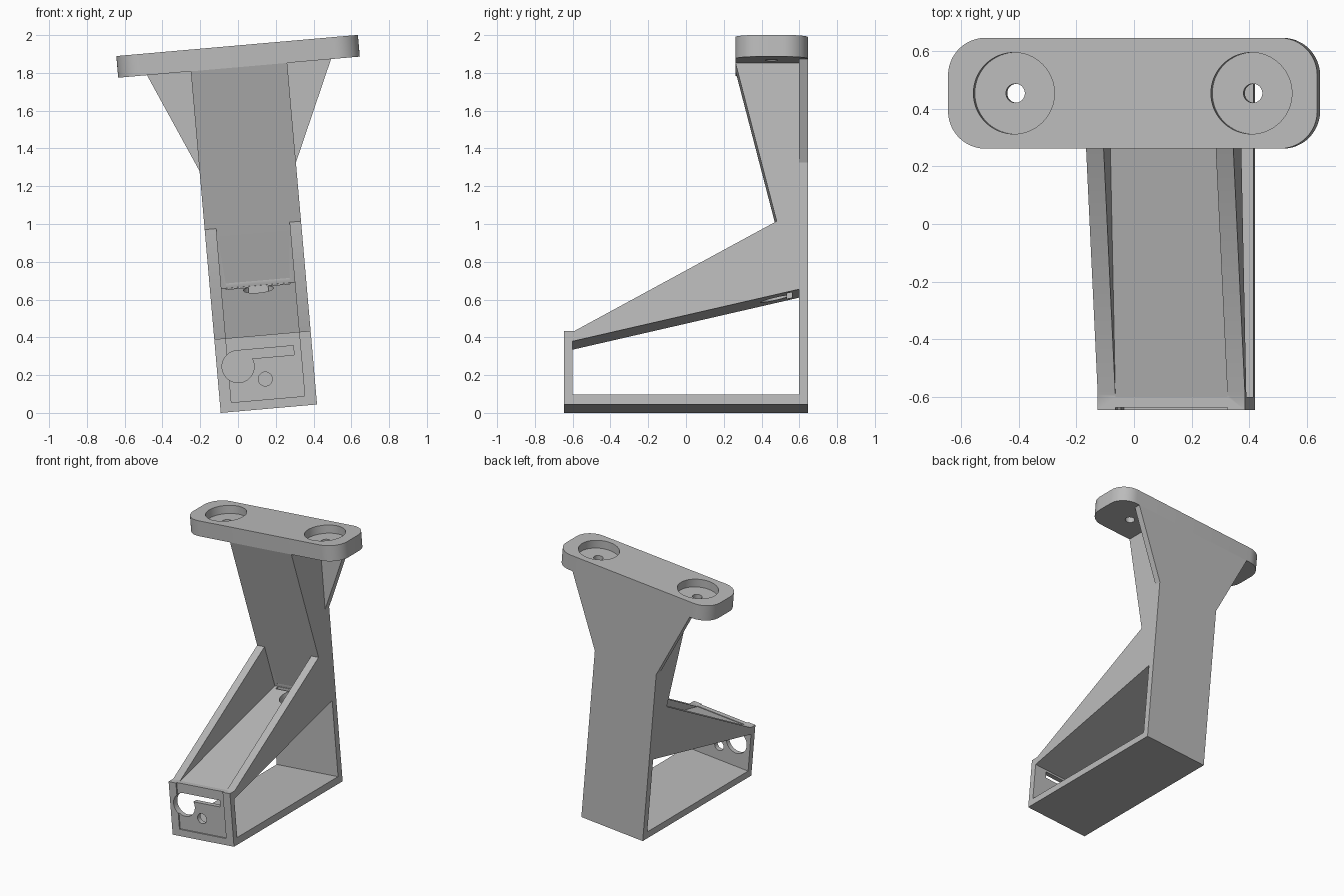
import bpy, bmesh, math
from mathutils import Vector

cube = bpy.data.objects.get("Cube")
if cube:
    bpy.data.objects.remove(cube, do_unlink=True)

TILT = math.radians(-5)
HALF = 0.256      # half width of the body
INNER = 0.195     # half width between the side walls
TOP = 1.815       # underside of the mounting plate
BACK = 0.645

gray = bpy.data.materials.new("plain_gray")
gray.use_nodes = True
gray.diffuse_color = (0.5, 0.5, 0.5, 1)
gray.node_tree.nodes["Principled BSDF"].inputs["Base Color"].default_value = (0.5, 0.5, 0.5, 1)


def prism(name, points, axis, lo, hi):
    """Extrude a flat profile along axis 0, 1 or 2 from lo to hi."""
    bm = bmesh.new()
    verts = []
    for a, b in points:
        co = [a, b]
        co.insert(axis, lo)
        verts.append(bm.verts.new(co))
    face = bm.faces.new(verts)
    ext = bmesh.ops.extrude_face_region(bm, geom=[face])
    move = Vector((0, 0, 0))
    move[axis] = hi - lo
    bmesh.ops.translate(bm, vec=move,
                        verts=[v for v in ext["geom"] if isinstance(v, bmesh.types.BMVert)])
    bmesh.ops.recalc_face_normals(bm, faces=bm.faces)
    mesh = bpy.data.meshes.new(name)
    bm.to_mesh(mesh)
    bm.free()
    mesh.materials.append(gray)
    obj = bpy.data.objects.new(name, mesh)
    bpy.context.collection.objects.link(obj)
    return obj


def rect(a0, a1, b0, b1):
    return [(a0, b0), (a1, b0), (a1, b1), (a0, b1)]


def arc(ca, cb, r, start=0, sweep=360, n=48):
    count = n if sweep == 360 else n + 1
    angles = [math.radians(start + sweep * i / n) for i in range(count)]
    return [(ca + r * math.cos(t), cb + r * math.sin(t)) for t in angles]


def cut(obj, points, axis, lo, hi):
    """Subtract a prism from obj and bake the result."""
    cutter = prism("cutter", points, axis, lo, hi)
    cutter.hide_render = True
    mod = obj.modifiers.new("cut", "BOOLEAN")
    mod.operation = "DIFFERENCE"
    mod.solver = "EXACT"
    mod.object = cutter
    deps = bpy.context.evaluated_depsgraph_get()
    mesh = bpy.data.meshes.new_from_object(obj.evaluated_get(deps))
    obj.modifiers.clear()
    obj.data = mesh
    bpy.data.objects.remove(cutter, do_unlink=True)


# Body: upright post with a sloping front, side walls and base in one profile
body = prism("bracket_body",
             [(-BACK, 0), (BACK, 0), (BACK, TOP), (0.262, TOP),
              (0.48, 0.974), (-0.59, 0.391), (-BACK, 0.391)], 0, -HALF, HALF)
# Open window under the sloping shelf
cut(body, [(-0.6, 0.052), (0.597, 0.052), (0.597, 0.612), (-0.6, 0.336)], 0, -1, 1)
# Trough between the side walls, above the shelf
cut(body, [(-0.6, 0.386), (0.563, 0.655), (0.48, 0.974), (0.4, 1.05), (-0.6, 1.05)],
    0, -INNER, INNER)
# Shallow recess, keyhole and small hole in the front wall
cut(body, rect(-INNER, INNER, 0.05, 1), 1, -0.7, -0.635)
cut(body, arc(-0.143, 0.236, 0.085), 1, -0.7, -0.55)
cut(body, rect(-0.143, 0.158, 0.272, 0.321), 1, -0.7, -0.55)
cut(body, arc(-0.005, 0.158, 0.037, n=32), 1, -0.7, -0.55)
# Cable hole and thin slot at the rear of the shelf
cut(body, arc(0, 0.475, 0.08), 2, 0.5, 0.68)
cut(body, rect(-0.17, 0.17, 0.535, 0.56), 2, 0.5, 0.68)

# Flared wings of the back wall that carry the plate
wings = []
for side, label in ((1, "left"), (-1, "right")):
    wings.append(prism(label + "_back_wing",
                       [(side * HALF, 1.285), (side * 0.489, TOP), (side * HALF, TOP)],
                       1, 0.597, BACK))

# Mounting plate with rounded corners and two counterbored screw holes
LEN, MID, R = 0.642, 0.453, 0.13
DEP = BACK - MID
outline = []
for k, (sa, sb) in enumerate(((1, 1), (-1, 1), (-1, -1), (1, -1))):
    outline += arc(sa * (LEN - R), MID + sb * (DEP - R), R, 90 * k, 90, 12)
plate = prism("mounting_plate", outline, 2, TOP, 1.93)
for side in (-1, 1):
    cut(plate, arc(side * 0.413, MID, 0.141, n=64), 2, 1.87, 2)
    cut(plate, arc(side * 0.413, MID, 0.033, n=32), 2, 1.7, 2)

# Lean the whole bracket sideways and shade it
bpy.ops.object.select_all(action="DESELECT")
for obj in [body, plate] + wings:
    obj.rotation_euler = (0, TILT, 0)
    obj.location = (0.1635, 0, HALF * math.sin(-TILT))
    obj.select_set(True)
bpy.context.view_layer.objects.active = body
bpy.ops.object.shade_smooth_by_angle(angle=math.radians(30))
